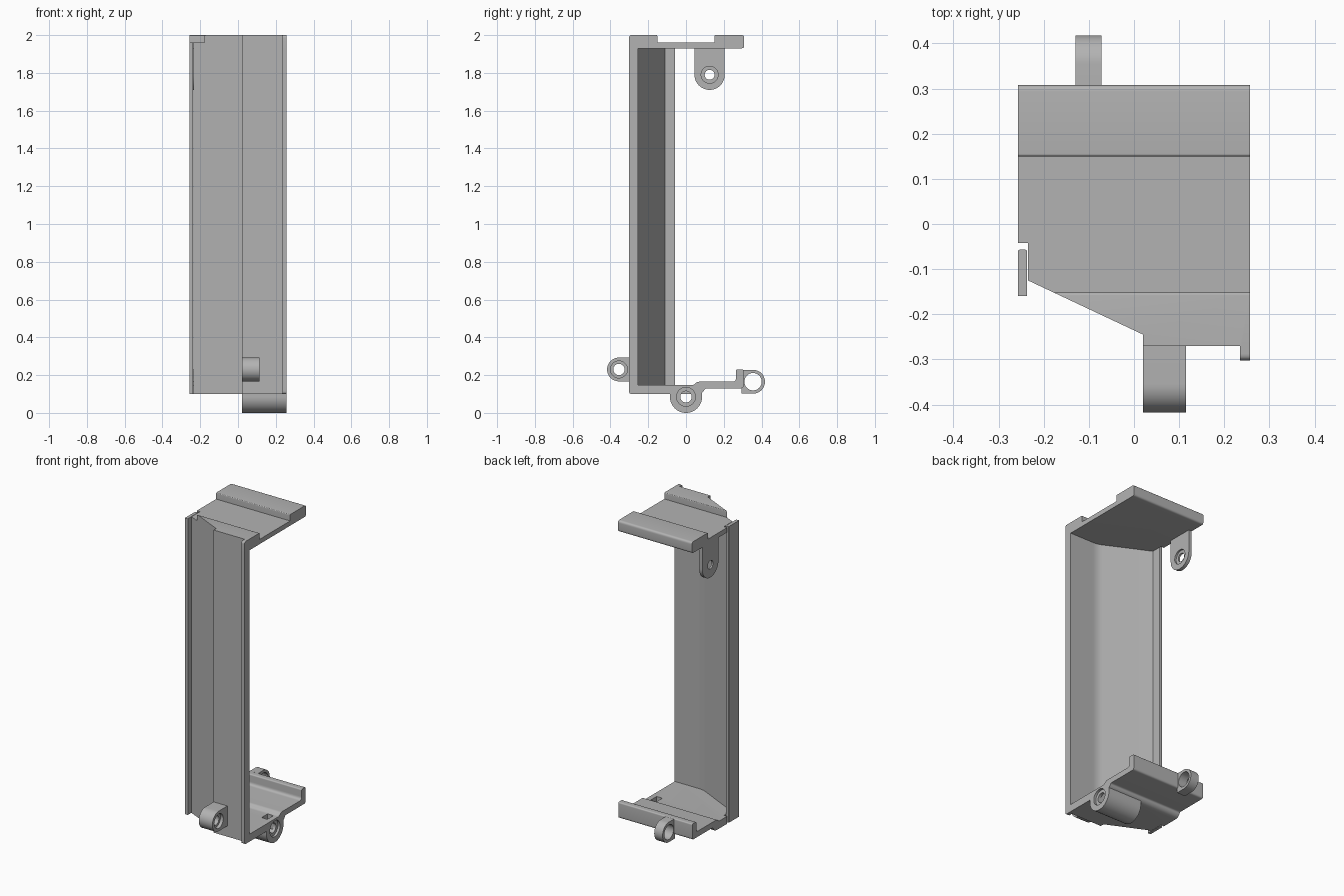
import bpy, bmesh
from math import cos, sin, pi, radians
from mathutils import Vector

if "Cube" in bpy.data.objects:
    bpy.data.objects.remove(bpy.data.objects["Cube"])

grey = bpy.data.materials.new("plain_grey")
grey.use_nodes = True
COLOUR = (0.45, 0.45, 0.45, 1)
grey.diffuse_color = COLOUR
grey.node_tree.nodes["Principled BSDF"].inputs["Base Color"].default_value = COLOUR


def rounded(points, steps=5):
    """Round each (u, v, radius) corner of a profile with a small curve."""
    out = []
    for i, p in enumerate(points):
        c = Vector(p[:2])
        r = p[2] if len(p) > 2 else 0
        if not r:
            out.append(c)
            continue
        a = c + (Vector(points[i - 1][:2]) - c).normalized() * r
        b = c + (Vector(points[(i + 1) % len(points)][:2]) - c).normalized() * r
        for k in range(steps + 1):
            t = k / steps
            out.append(a * (1 - t) ** 2 + c * 2 * t * (1 - t) + b * t * t)
    return out


def extrude(name, points, lo, hi, axis):
    """Extrude a yz profile along x, or an xy outline along z."""
    bm = bmesh.new()
    rings = []
    for h in (lo, hi):
        rings.append([bm.verts.new((h, u, v) if axis == "x" else (u, v, h))
                      for u, v in rounded(points)])
    bm.faces.new(rings[0])
    bm.faces.new(rings[1])
    n = len(rings[0])
    for i in range(n):
        j = (i + 1) % n
        bm.faces.new((rings[0][i], rings[0][j], rings[1][j], rings[1][i]))
    bmesh.ops.recalc_face_normals(bm, faces=bm.faces)
    mesh = bpy.data.meshes.new(name)
    bm.to_mesh(mesh)
    bm.free()
    mesh.materials.append(grey)
    ob = bpy.data.objects.new(name, mesh)
    bpy.context.collection.objects.link(ob)
    return ob


def activate(ob):
    bpy.ops.object.select_all(action="DESELECT")
    ob.select_set(True)
    bpy.context.view_layer.objects.active = ob


def combine(ob, tool, operation):
    activate(ob)
    mod = ob.modifiers.new("cut", "BOOLEAN")
    mod.operation, mod.solver, mod.object = operation, "EXACT", tool
    bpy.ops.object.modifier_apply(modifier=mod.name)


def discard(tools):
    for tool in tools:
        bpy.data.objects.remove(tool)


def circle(y, z, r, n=32):
    return [(y + r * cos(2 * pi * i / n), z + r * sin(2 * pi * i / n)) for i in range(n)]


def hole_cutters(x0, x1, y, z, hole, recess, recess_from):
    return [extrude("bore_cutter", circle(y, z, hole), x0 - 0.02, x1 + 0.02, "x"),
            extrude("recess_cutter", circle(y, z, recess), recess_from, x1 + 0.03, "x")]


def lug(name, x0, x1, y, z, r, toward, length):
    """Round-ended eye whose straight root runs in the direction 'toward'."""
    a = radians(toward)
    pts = [(y + r * cos(a + pi / 2 + pi * i / 24), z + r * sin(a + pi / 2 + pi * i / 24))
           for i in range(25)]
    for p in (pts[-1], pts[0]):
        pts.append((p[0] + cos(a) * length, p[1] + sin(a) * length))
    return extrude(name, pts, x0, x1, "x")


X = 0.257
FRONT = [(-0.235, -0.125), (0.02, -0.245), (0.02, -0.27),
         (0.235, -0.27), (0.235, -0.302), (X, -0.302)]
OUTLINE = FRONT + [(X, 0.31), (-X, 0.31), (-X, -0.042), (-0.235, -0.042)]

# Top and bottom plates: side profiles trimmed to the shared plan outline
top = extrude("top_plate", [
    (-0.302, 1.93), (0.308, 1.93, 0.015), (0.308, 2, 0.015), (0.15, 2, 0.006),
    (0.15, 1.96), (-0.152, 1.96), (-0.152, 2, 0.006), (-0.302, 2, 0.015)],
    -0.3, 0.3, "x")
bottom = extrude("bottom_plate", [
    (-0.302, 0.1, 0.015), (-0.06, 0.1), (0.09, 0.1, 0.03), (0.1, 0.13, 0.01),
    (0.305, 0.13, 0.015), (0.305, 0.23, 0.008), (0.265, 0.23, 0.008),
    (0.265, 0.165, 0.02), (0.06, 0.165, 0.01), (0.04, 0.147, 0.01), (-0.302, 0.147)],
    -0.3, 0.3, "x")
trim = extrude("outline_trim", OUTLINE, 0, 2.1, "z")
for plate in (top, bottom):
    combine(plate, trim, "INTERSECT")
discard([trim])

# Folded front wall with its edge flange
wall = extrude("front_wall", FRONT + [(X, -0.255), (0.06, -0.255, 0.03), (-0.235, -0.112)],
               0.147, 1.93, "z")

# Separate narrow strip beside the wall
strip = extrude("side_strip", [(-X, -0.16), (-0.237, -0.16), (-0.237, -0.057, 0.004),
                               (-X, -0.057, 0.004)], 0.1, 1.96, "z")

# Fixing eyes
hinge = lug("bottom_hinge_lug", 0.02, X, 0, 0.085, 0.085, 90, 0.04)
cutters = hole_cutters(0.02, X, 0, 0.085, 0.03, 0.05, X - 0.015)
cutters.append(extrude("slot_cutter", [(-0.03, 0.06), (0.03, 0.06), (0.03, 0.2), (-0.03, 0.2)],
                       0.185, 0.225, "x"))
for part in (hinge, bottom):
    for c in cutters:
        combine(part, c, "DIFFERENCE")
discard(cutters)

front = lug("front_lug", 0.02, 0.115, -0.355, 0.23, 0.063, 0, 0.09)
back = lug("back_lug", -0.13, -0.072, 0.355, 0.165, 0.063, 180, 0.06)
tab = lug("top_hanging_tab", -X, -0.235, 0.125, 1.79, 0.08, 90, 0.142)
for ob, cut in ((front, hole_cutters(0.02, 0.115, -0.355, 0.23, 0.03, 0.045, 0.095)),
                (back, hole_cutters(-0.13, -0.072, 0.355, 0.165, 0.046, 0.046, -0.1)),
                (tab, hole_cutters(-X, -0.235, 0.125, 1.79, 0.026, 0.045, -0.246))):
    for c in cut:
        combine(ob, c, "DIFFERENCE")
    discard(cut)

for ob in (top, bottom, wall, strip, hinge, front, back, tab):
    activate(ob)
    bpy.ops.object.shade_smooth_by_angle(angle=radians(30))
